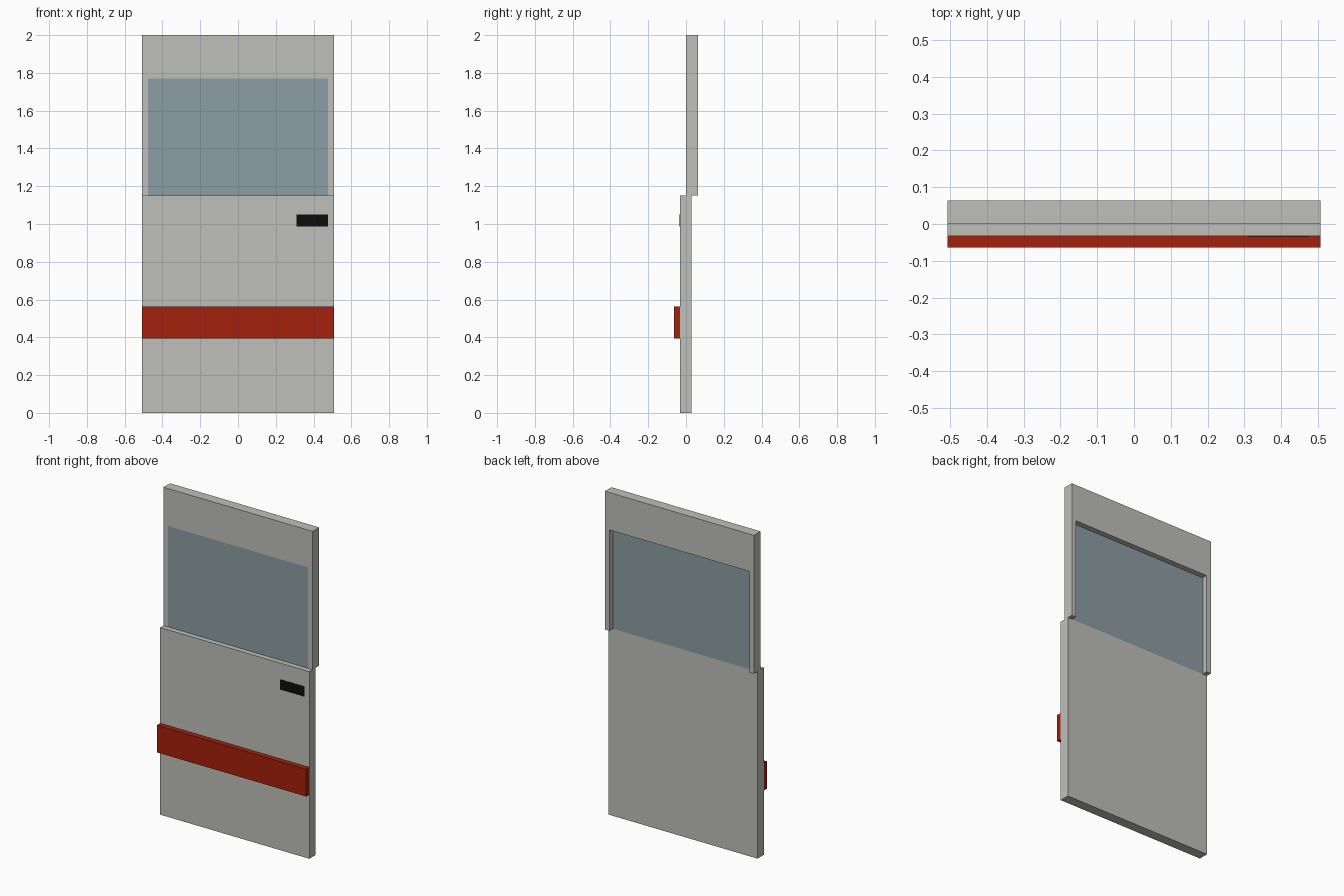
import bpy
import bmesh

cube = bpy.data.objects.get("Cube")
if cube:
    bpy.data.objects.remove(cube, do_unlink=True)


def material(name, color):
    mat = bpy.data.materials.new(name)
    mat.use_nodes = True
    mat.diffuse_color = (*color, 1)
    bsdf = next(n for n in mat.node_tree.nodes if n.type == "BSDF_PRINCIPLED")
    bsdf.inputs["Base Color"].default_value = (*color, 1)
    return mat


def extrude_outline(name, outline, y_front, y_back, mat):
    """Extrude an outline of (x, z) points from y_front to y_back."""
    bm = bmesh.new()
    face = bm.faces.new([bm.verts.new((x, y_front, z)) for x, z in outline])
    new = bmesh.ops.extrude_face_region(bm, geom=[face], use_keep_orig=True)["geom"]
    verts = [v for v in new if isinstance(v, bmesh.types.BMVert)]
    bmesh.ops.translate(bm, verts=verts, vec=(0, y_back - y_front, 0))
    bmesh.ops.recalc_face_normals(bm, faces=bm.faces)
    mesh = bpy.data.meshes.new(name)
    bm.to_mesh(mesh)
    bm.free()
    mesh.materials.append(mat)
    obj = bpy.data.objects.new(name, mesh)
    bpy.context.collection.objects.link(obj)
    return obj


def box(name, x0, x1, z0, z1, y_front, y_back, mat):
    outline = [(x0, z0), (x1, z0), (x1, z1), (x0, z1)]
    return extrude_outline(name, outline, y_front, y_back, mat)


grey = material("warm grey paint", (0.52, 0.52, 0.49))
red = material("red trim", (0.37, 0.015, 0.004))
blue = material("blue grey glass", (0.262, 0.342, 0.366))
black = material("black handle", (0.004, 0.004, 0.004))

half = 0.507        # half width of the door
opening = 0.476     # half width of the window
sill, head, top = 1.15, 1.77, 2.0
front, back = -0.032, 0.03

# Lower door panel
box("door_panel", -half, half, 0, sill, front, back, grey)

# Window frame, open at the sill
frame = [(-half, sill), (-opening, sill), (-opening, head), (opening, head),
         (opening, sill), (half, sill), (half, top), (-half, top)]
extrude_outline("window_frame", frame, 0, 0.064, grey)

# Glass, flush with the front of the frame
box("window_glass", -opening, opening, sill, head, 0, back, blue)

# Trim strip and handle plate
box("trim_strip", -half, half, 0.395, 0.562, -0.064, front, red)
box("door_handle", 0.31, opening, 0.988, 1.05, front - 0.002, front, black)
